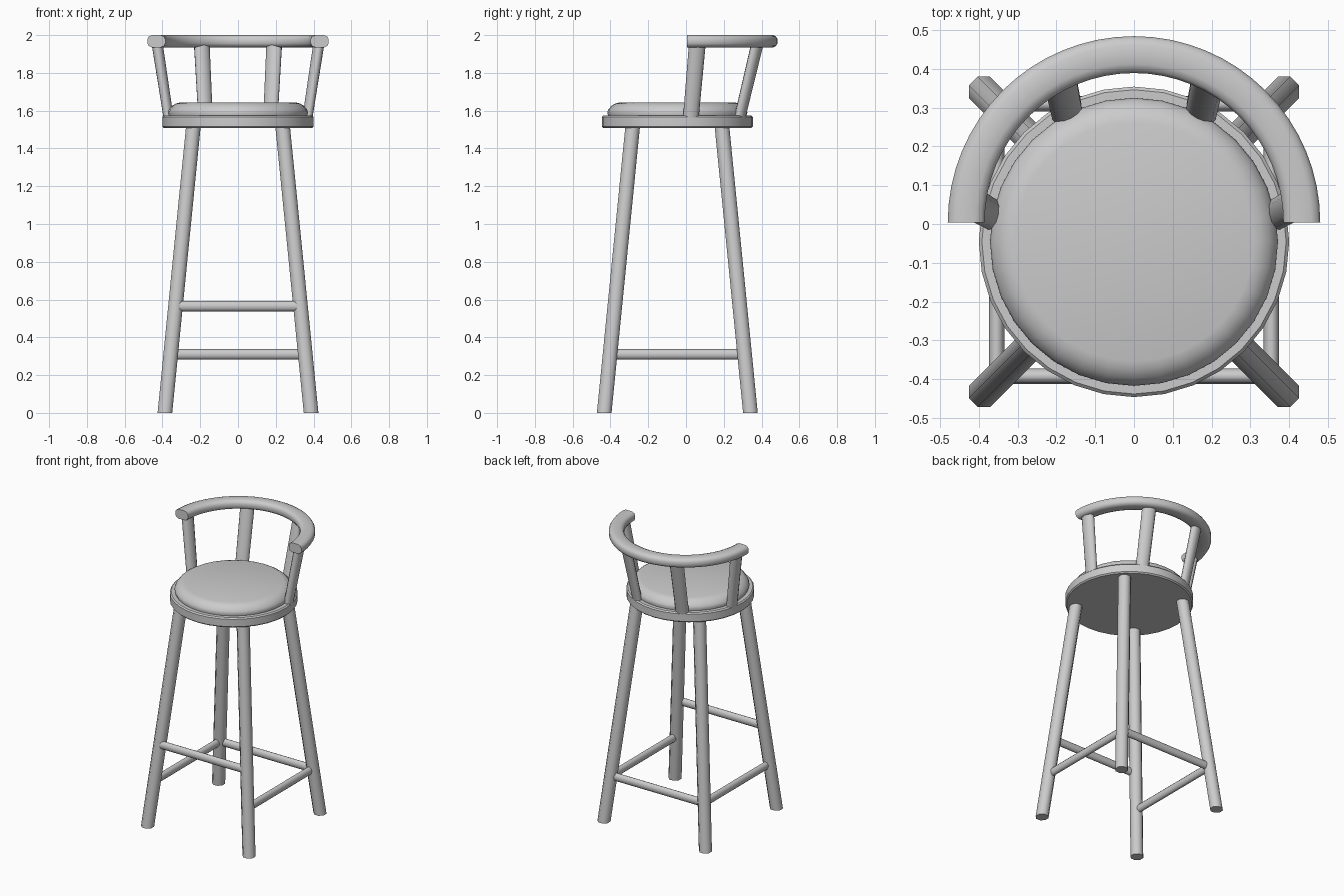
import bpy, bmesh, math
from mathutils import Vector

if "Cube" in bpy.data.objects:
    bpy.data.objects.remove(bpy.data.objects["Cube"])

CY = -0.046  # y centre of the seat and legs


def finish(name, bm, angle=40):
    bmesh.ops.recalc_face_normals(bm, faces=bm.faces)
    me = bpy.data.meshes.new(name)
    bm.to_mesh(me)
    bm.free()
    ob = bpy.data.objects.new(name, me)
    bpy.context.collection.objects.link(ob)
    bpy.ops.object.select_all(action='DESELECT')
    ob.select_set(True)
    bpy.context.view_layer.objects.active = ob
    bpy.ops.object.shade_smooth_by_angle(angle=math.radians(angle))
    return ob


def loft(name, rings, angle=40):
    """Skin a list of point rings and cap both ends."""
    bm = bmesh.new()
    rows = [[bm.verts.new(p) for p in r] for r in rings]
    n = len(rows[0])
    for a, b in zip(rows, rows[1:]):
        for i in range(n):
            bm.faces.new((a[i], a[(i + 1) % n], b[(i + 1) % n], b[i]))
    bm.faces.new(rows[0])
    bm.faces.new(rows[-1])
    return finish(name, bm, angle)


def ellipse(c, u, v, n, start=0.0):
    """Ring of n points around c, with half axes u and v."""
    c, u, v = Vector(c), Vector(u), Vector(v)
    return [c + u * math.cos(start + math.tau * i / n) + v * math.sin(start + math.tau * i / n)
            for i in range(n)]


def disc(name, profile, n=32):
    return loft(name, [ellipse((0, CY, z), (r, 0, 0), (0, r, 0), n) for r, z in profile], 35)


# Seat board and cushion
disc("seat", [(0.392, 1.508), (0.40, 1.516), (0.40, 1.567), (0.392, 1.575)])
disc("cushion", [(0.365, 1.57), (0.371, 1.59), (0.366, 1.605), (0.35, 1.625),
                 (0.33, 1.637), (0.308, 1.643)])

# Splayed legs, cut level with the floor
for sy, row in ((-1, "front"), (1, "back")):
    for sx, side in ((-1, "left"), (1, "right")):
        loft(f"{row}_leg_{side}",
             [ellipse((sx * o, CY + sy * o, z), (0.042, 0, 0), (0, 0.042, 0), 8, math.pi / 8)
              for o, z in ((0.387, 0), (0.235, 1.53))], 50)


# Stretchers, slightly oval in section
def stretcher(name, a, b, across):
    loft(name, [ellipse(p, across, (0, 0, 0.027), 12) for p in (a, b)], 50)


stretcher("front_stretcher", (-0.31, -0.392, 0.565), (0.31, -0.392, 0.565), (0, 0.02, 0))
stretcher("back_stretcher", (-0.335, 0.31, 0.31), (0.335, 0.31, 0.31), (0, 0.02, 0))
for sx, side in ((-1, "left"), (1, "right")):
    stretcher(f"side_stretcher_{side}", (sx * 0.354, CY - 0.335, 0.31),
              (sx * 0.354, CY + 0.335, 0.31), (0.02, 0, 0))

# Half-round back rail with a rounded oblong section
section = [(0.0475, 0.012), (0.04, 0.025), (0.024, 0.0325), (-0.024, 0.0325),
           (-0.04, 0.025), (-0.0475, 0.012)]
section += [(-r, -z) for r, z in section]
rings = []
for i in range(33):
    a = math.pi * i / 32
    rings.append([((0.4325 + r) * math.cos(a), 0.004 + (0.4325 + r) * math.sin(a), 1.9675 + z)
                  for r, z in section])
loft("back_rail", rings, 45)

# Posts leaning outward between seat and rail
for name, bottom, top in (("side_post", (0.368, 0.026, 1.565), (0.428, 0.06, 1.955)),
                          ("back_post", (0.172, 0.285, 1.565), (0.192, 0.378, 1.955))):
    for sx, side in ((-1, "left"), (1, "right")):
        b = Vector((sx * bottom[0], bottom[1], bottom[2]))
        t = Vector((sx * top[0], top[1], top[2]))
        out = Vector((t.x, t.y, 0)).normalized()
        tangent = Vector((-out.y, out.x, 0))
        loft(f"{name}_{side}",
             [ellipse(b, out * 0.027, tangent * 0.042, 12),
              ellipse(t, out * 0.030, tangent * 0.045, 12)], 50)
